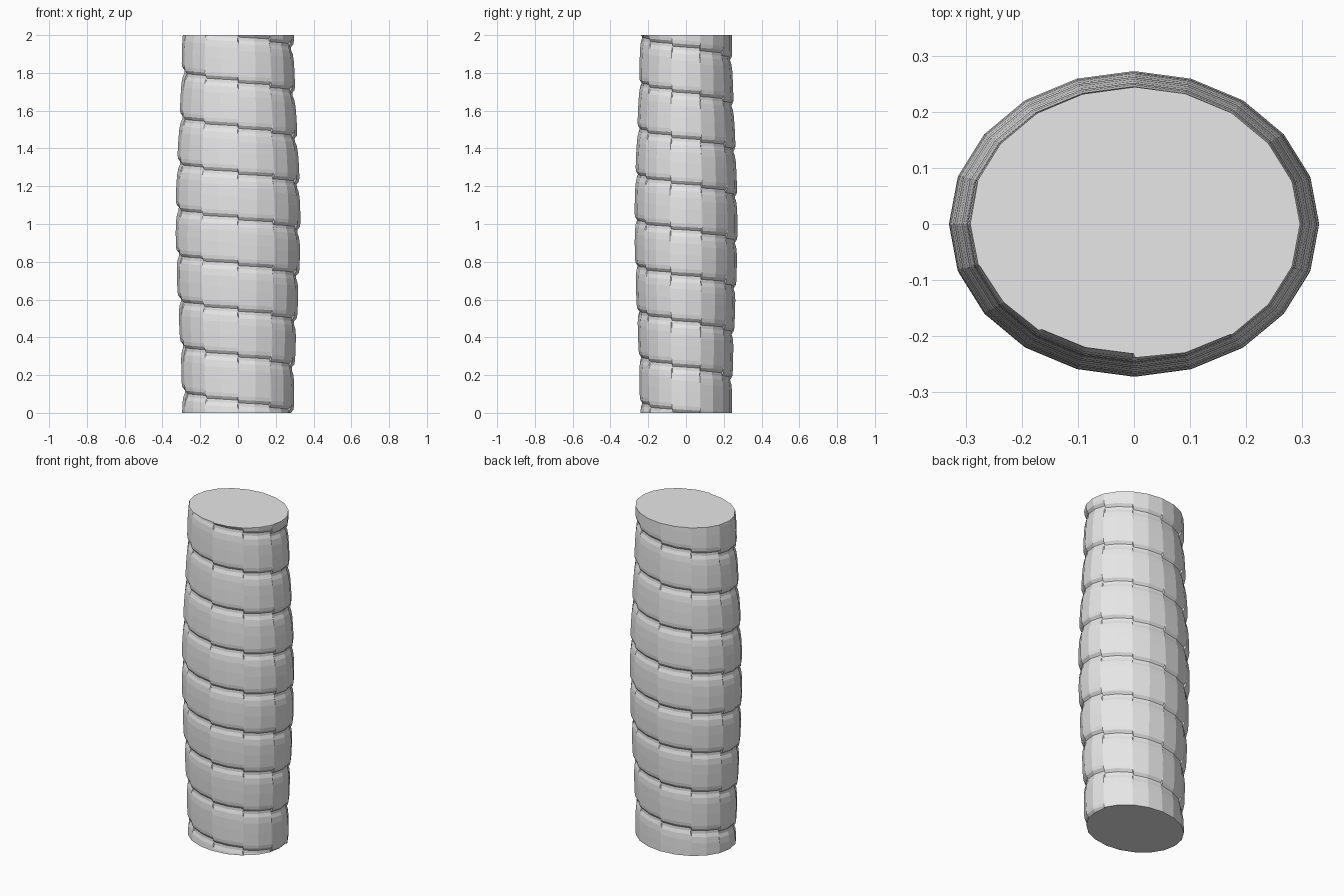
import bpy, bmesh, math

default = bpy.data.objects.get("Cube")
if default:
    bpy.data.objects.remove(default, do_unlink=True)

SIDES, PITCH, HEIGHT = 20, 0.242, 2.0
DROP = PITCH / SIDES          # descent of the wrap per side
JUMP = 0.6 * DROP             # half of the small step at every second corner

# Cross-section of one wrap strip: height above the groove, inset from the surface
STRIP = [(0.0, 0.016), (0.016, 0.003), (0.035, 0.0), (0.11, 0.0),
         (0.17, 0.002), (0.205, 0.007), (0.225, 0.015)]


def surface_radius(z):
    """Gentle barrel swell towards the middle."""
    t = max(-1.0, min(1.0, z - 1.0))
    return 0.296 + 0.034 * 0.5 * (1 + math.cos(math.pi * t))


def corner_columns():
    """Angle and descent of each vertical column; stepped corners get two."""
    columns = []
    for k in range(SIDES):
        angle = math.tau * k / SIDES
        if k % 2:
            columns.append((angle - 0.008, k * DROP - JUMP))
            columns.append((angle + 0.008, k * DROP + JUMP))
        else:
            columns.append((angle, k * DROP))
    return columns


# Spiral-wrapped grip surface, longer than needed at both ends
bm = bmesh.new()
grid = []
for angle, descent in corner_columns():
    column = []
    for turn in range(-1, 11):
        for rise, inset in STRIP:
            z = turn * PITCH + rise - descent
            r = surface_radius(z) - inset
            column.append(bm.verts.new((r * math.cos(angle),
                                        0.825 * r * math.sin(angle), z)))
    grid.append(column)

# The last column joins the first one a full turn lower
grid.append(grid[0])
for c in range(len(grid) - 1):
    shift = len(STRIP) if c == len(grid) - 2 else 0
    left, right = grid[c], grid[c + 1]
    for i in range(shift, len(left) - 1):
        bm.faces.new((left[i], right[i - shift],
                      right[i + 1 - shift], left[i + 1]))

# Trim flat at both ends and cap
for z, direction in ((0.0, -1), (HEIGHT, 1)):
    bmesh.ops.bisect_plane(bm, geom=bm.verts[:] + bm.edges[:] + bm.faces[:],
                           plane_co=(0, 0, z), plane_no=(0, 0, direction),
                           clear_outer=True)
rim = [e for e in bm.edges if e.is_boundary]
bmesh.ops.holes_fill(bm, edges=rim, sides=0)
bmesh.ops.recalc_face_normals(bm, faces=bm.faces[:])

mesh = bpy.data.meshes.new("wrapped_grip")
bm.to_mesh(mesh)
bm.free()
grip = bpy.data.objects.new("wrapped_grip", mesh)
bpy.context.collection.objects.link(grip)

# Plain grey
grey = bpy.data.materials.new("light_grey")
grey.use_nodes = True
colour = (0.8, 0.8, 0.8, 1.0)
grey.diffuse_color = colour
grey.node_tree.nodes["Principled BSDF"].inputs["Base Color"].default_value = colour
mesh.materials.append(grey)
